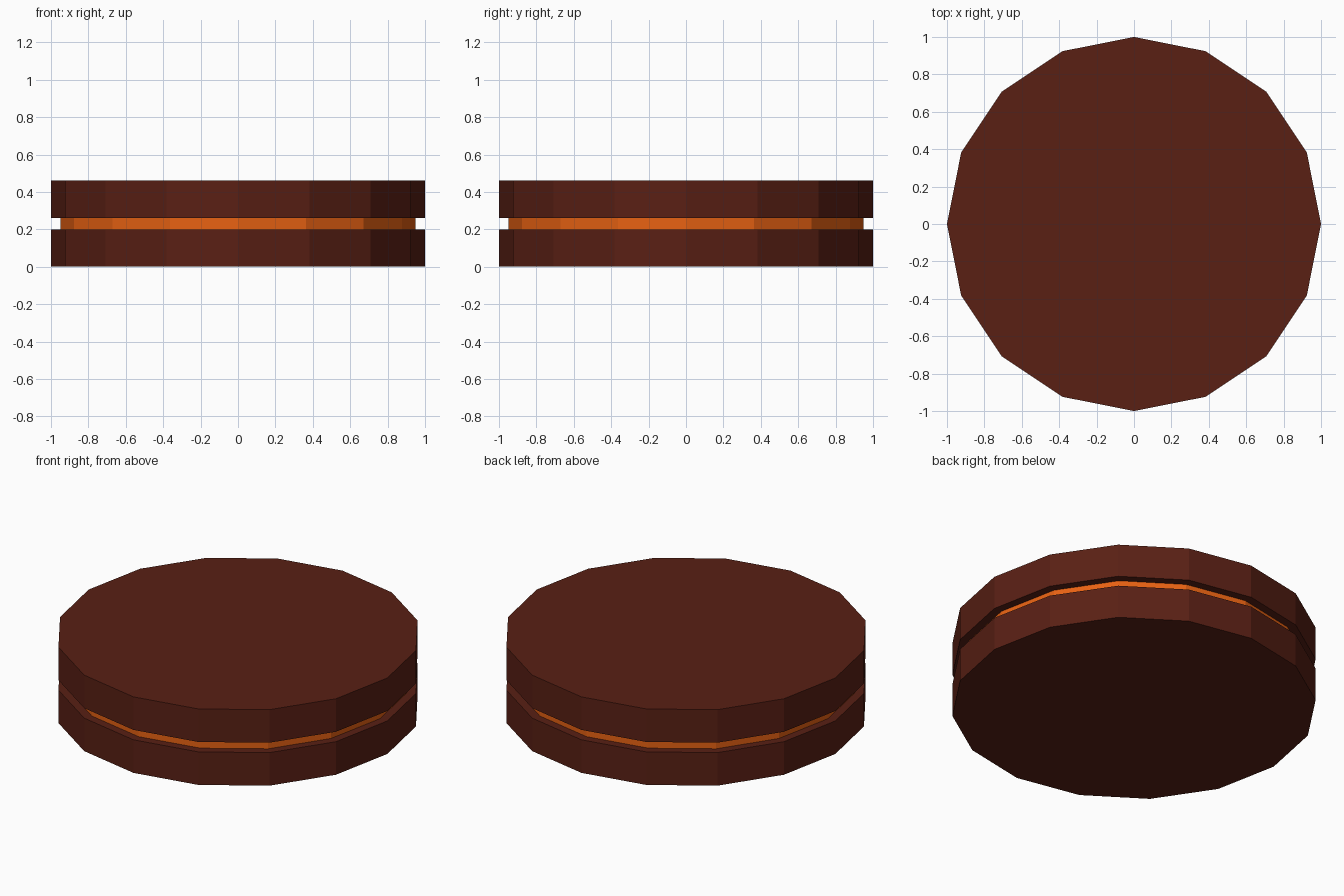
import bpy

if "Cube" in bpy.data.objects:
    bpy.data.objects.remove(bpy.data.objects["Cube"])


def material(name, color):
    mat = bpy.data.materials.new(name)
    mat.diffuse_color = (*color, 1)
    mat.use_nodes = True
    mat.node_tree.nodes["Principled BSDF"].inputs["Base Color"].default_value = mat.diffuse_color
    return mat


def disc(name, radius, bottom, top, mat):
    """Flat-shaded 16-sided disc between two heights."""
    bpy.ops.mesh.primitive_cylinder_add(
        vertices=16, radius=radius, depth=top - bottom,
        location=(0, 0, (bottom + top) / 2))
    obj = bpy.context.object
    obj.name = name
    obj.data.materials.append(mat)
    return obj


chocolate = material("chocolate", (0.1, 0.014, 0.007))
caramel = material("caramel", (0.8, 0.12, 0.006))

# Two biscuit layers with a slightly narrower filling between them
disc("bottom_biscuit", 1.0, 0.0, 0.2, chocolate)
disc("filling", 0.95, 0.2, 0.26, caramel)
disc("top_biscuit", 1.0, 0.26, 0.46, chocolate)
